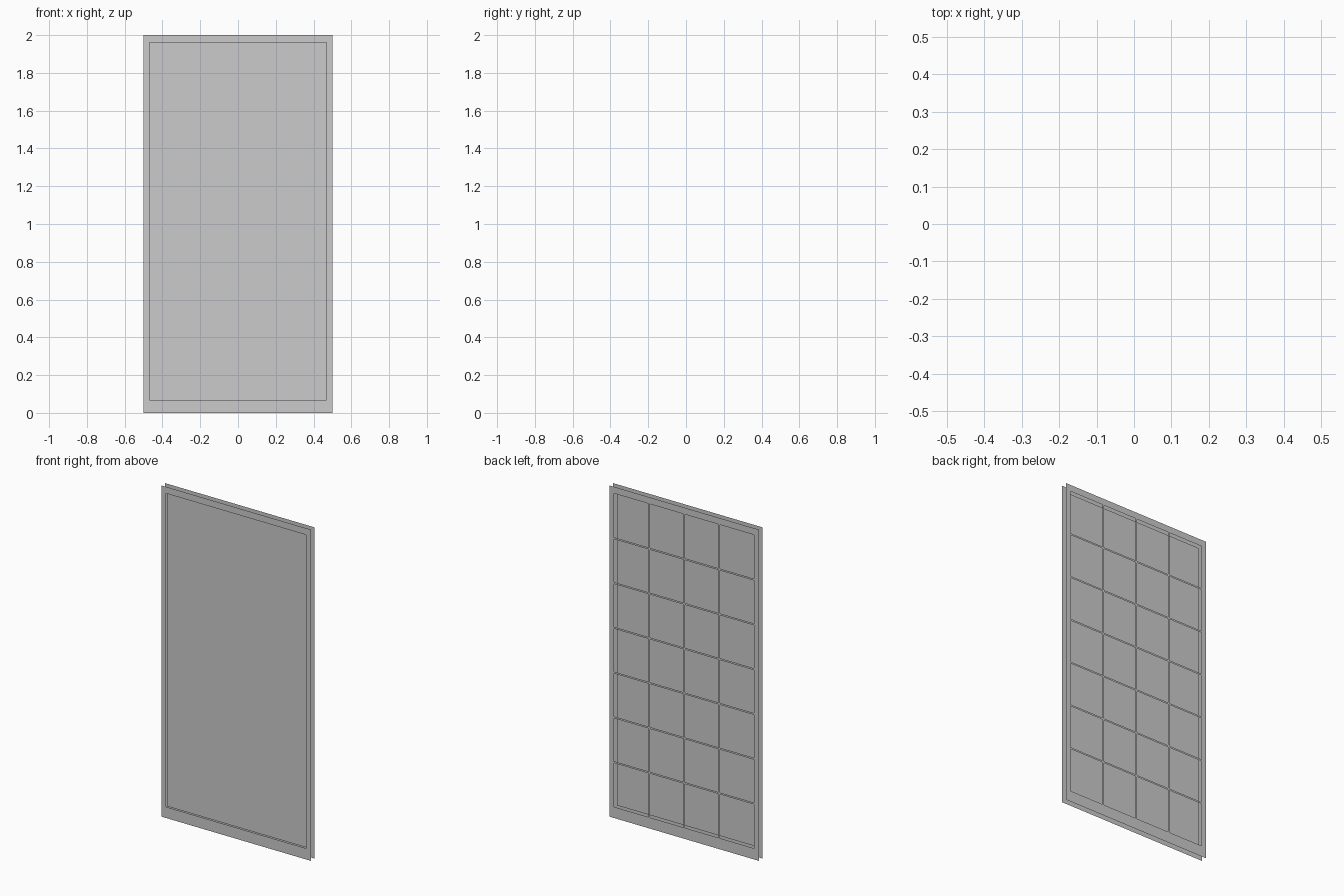
import bpy, bmesh

if "Cube" in bpy.data.objects:
    bpy.data.objects.remove(bpy.data.objects["Cube"])

W, H = 0.5, 2.0              # half width, height
IX, Z0, Z1 = 0.468, 0.067, 1.96   # opening
D = 0.018                    # half depth between the two sheets
COLS, ROWS, BAR = 4, 7, 0.011


def sheet(name, y, xs, zs, solid, front):
    """Flat sheet in the xz plane made of the grid cells chosen by solid(i, j)."""
    bm = bmesh.new()
    vs = {}

    def vert(i, j):
        if (i, j) not in vs:
            vs[i, j] = bm.verts.new((xs[i], y, zs[j]))
        return vs[i, j]

    for i in range(len(xs) - 1):
        for j in range(len(zs) - 1):
            if solid(i, j):
                loop = [vert(i, j), vert(i + 1, j), vert(i + 1, j + 1), vert(i, j + 1)]
                bm.faces.new(loop if front else loop[::-1])
    me = bpy.data.meshes.new(name)
    bm.to_mesh(me)
    bm.free()
    ob = bpy.data.objects.new(name, me)
    bpy.context.collection.objects.link(ob)
    return ob


def cuts(a, b, n):
    """Opening edges plus both sides of each bar dividing it into n."""
    out = [a]
    for k in range(1, n):
        c = a + (b - a) * k / n
        out += [c - BAR / 2, c + BAR / 2]
    return out + [b]


# front and back frames
fx, fz = [-W, -IX, IX, W], [0, Z0, Z1, H]
for name, y, front in (("front_frame", -D, True), ("back_frame", D, False)):
    sheet(name, y, fx, fz, lambda i, j: (i, j) != (1, 1), front)

# slightly recessed front pane
sheet("pane", -D + 0.01, [-IX, IX], [Z0, Z1], lambda i, j: True, True)

# thin lattice across the back opening
sheet("back_lattice", D, cuts(-IX, IX, COLS), cuts(Z0, Z1, ROWS),
      lambda i, j: i % 2 == 1 or j % 2 == 1, False)
